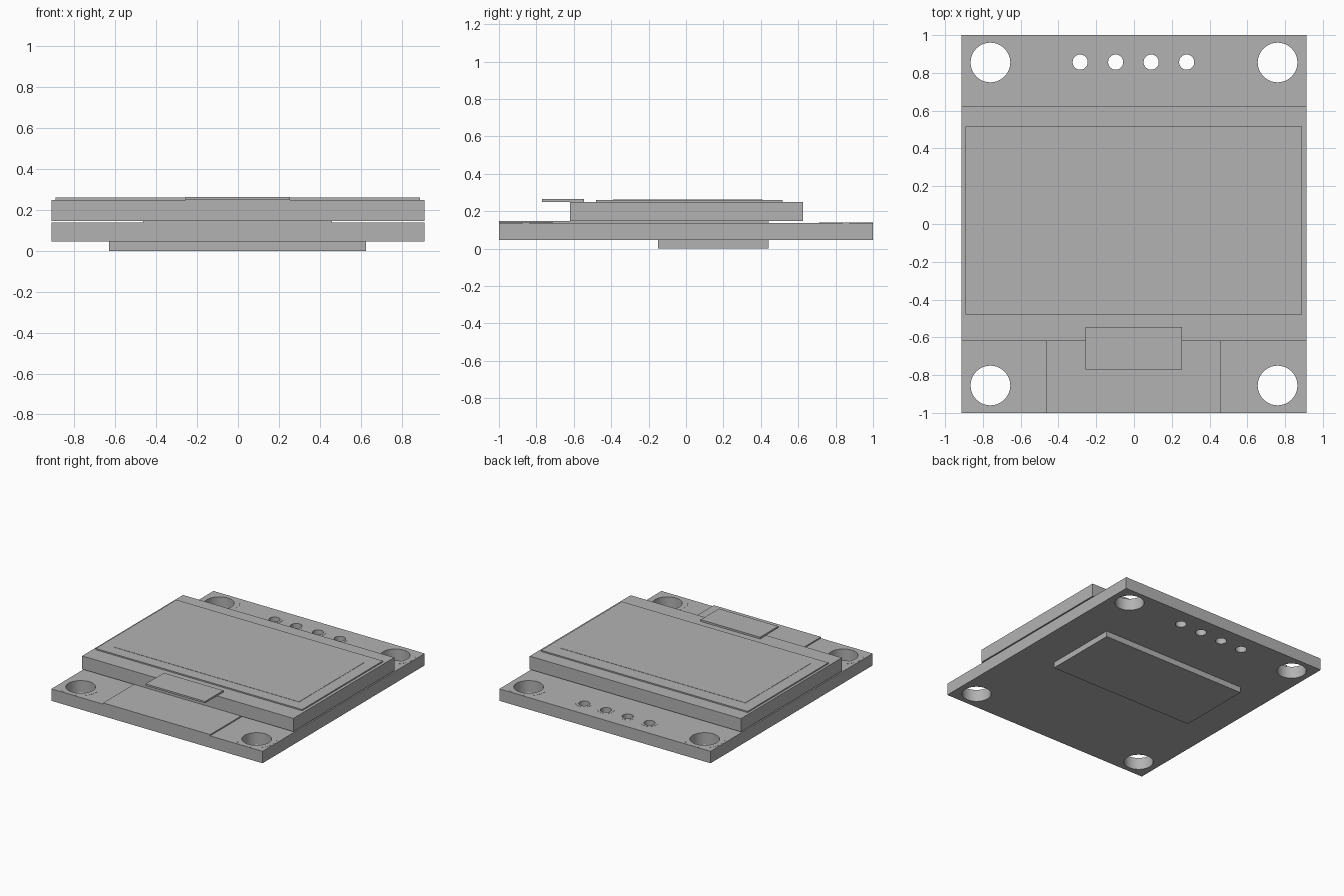
import bpy, bmesh, math

cube = bpy.data.objects.get("Cube")
if cube:
    bpy.data.objects.remove(cube, do_unlink=True)

grey = bpy.data.materials.new("plain_grey")
grey.use_nodes = True
colour = (0.45, 0.45, 0.45, 1)
grey.diffuse_color = colour
grey.node_tree.nodes["Principled BSDF"].inputs["Base Color"].default_value = colour


def box(name, x0, x1, y0, y1, z0, z1):
    bm = bmesh.new()
    bmesh.ops.create_cube(bm, size=1)
    for v in bm.verts:
        v.co = (x1 if v.co.x > 0 else x0,
                y1 if v.co.y > 0 else y0,
                z1 if v.co.z > 0 else z0)
    mesh = bpy.data.meshes.new(name)
    bm.to_mesh(mesh)
    bm.free()
    mesh.materials.append(grey)
    ob = bpy.data.objects.new(name, mesh)
    bpy.context.collection.objects.link(ob)
    return ob


def circle(cx, cy, r, n=48):
    return [(cx + r * math.cos(math.tau * i / n), cy + r * math.sin(math.tau * i / n))
            for i in range(n)]


def plate(name, loops, z0, z1):
    """Flat plate: the first loop is the outline, the others are holes."""
    curve = bpy.data.curves.new(name, "CURVE")
    curve.dimensions = "2D"
    curve.fill_mode = "BOTH"
    curve.extrude = (z1 - z0) / 2
    for loop in loops:
        spline = curve.splines.new("POLY")
        spline.points.add(len(loop) - 1)
        for point, (x, y) in zip(spline.points, loop):
            point.co = (x, y, 0, 1)
        spline.use_cyclic_u = True
    curve.materials.append(grey)
    ob = bpy.data.objects.new(name, curve)
    bpy.context.collection.objects.link(ob)
    ob.location.z = (z0 + z1) / 2
    bpy.ops.object.select_all(action="DESELECT")
    ob.select_set(True)
    bpy.context.view_layer.objects.active = ob
    bpy.ops.object.convert(target="MESH")
    ob = bpy.context.object
    bm = bmesh.new()
    bm.from_mesh(ob.data)
    bmesh.ops.remove_doubles(bm, verts=bm.verts, dist=0.0001)
    bmesh.ops.recalc_face_normals(bm, faces=bm.faces)
    bm.to_mesh(ob.data)
    bm.free()
    bpy.ops.object.shade_smooth_by_angle(angle=math.radians(30))
    return ob


W = 0.912            # half width of the board
BOARD_TOP = 0.138

# Circuit board with mounting holes and a row of pin holes
mounts = [(sx * 0.76, sy * 0.855) for sx in (-1, 1) for sy in (-1, 1)]
pins = [(-0.285 + 0.188 * i, 0.857) for i in range(4)]
outline = [(-W, -1), (W, -1), (W, 1), (-W, 1)]
holes = [circle(x, y, 0.105) for x, y in mounts] + [circle(x, y, 0.04) for x, y in pins]
plate("circuit_board", [outline] + holes, 0.045, BOARD_TOP)

# Thin pads around the holes, on the upper face
for centres, inner, outer, label in ((mounts, 0.105, 0.145, "mount_pad"),
                                     (pins, 0.04, 0.06, "pin_pad")):
    for i, (x, y) in enumerate(centres):
        plate(f"{label}_{i + 1}", [circle(x, y, outer), circle(x, y, inner)],
              BOARD_TOP - 0.002, BOARD_TOP + 0.001)

# Ribbon running from the front edge to beneath the screen
box("ribbon", -0.465, 0.46, -1, 0.44, BOARD_TOP - 0.002, 0.148)

# Screen body, cover glass and active area
box("screen_body", -W, W, -0.62, 0.625, 0.147, 0.25)
box("cover_glass", -0.893, 0.89, -0.48, 0.515, 0.248, 0.26)
box("active_area", -0.8, 0.8, -0.39, 0.41, 0.258, 0.262)

# Ribbon tab overhanging the front of the screen
box("ribbon_tab", -0.258, 0.255, -0.77, -0.545, 0.25, 0.264)

# Component block under the board
box("underside_block", -0.63, 0.625, -0.15, 0.44, 0, 0.047)
